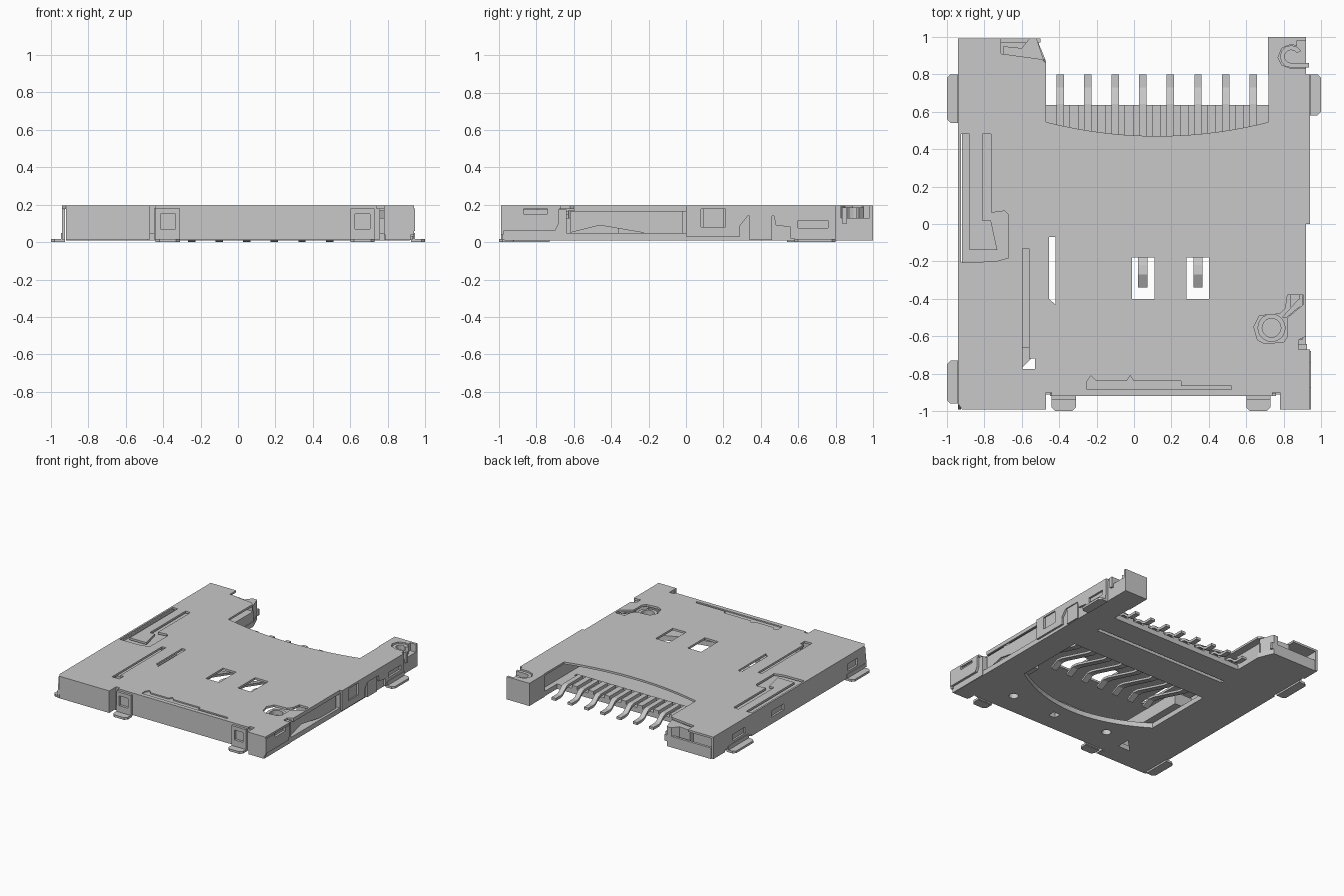
import bpy, bmesh, math

metal = bpy.data.materials.new("light_grey")
metal.diffuse_color = (0.58, 0.58, 0.58, 1)


def plate(name, outlines, w0, w1, axis="z"):
    """Extrude a 2D outline (first loop) with holes (other loops) along an axis."""
    cu = bpy.data.curves.new(name, "CURVE")
    cu.dimensions, cu.fill_mode = "2D", "BOTH"
    cu.extrude = (w1 - w0) / 2
    for loop in outlines:
        sp = cu.splines.new("POLY")
        sp.points.add(len(loop) - 1)
        for p, (u, v) in zip(sp.points, loop):
            p.co = (u, v, 0, 1)
        sp.use_cyclic_u = True
    tmp = bpy.data.objects.new(name + "_tmp", cu)
    bpy.context.collection.objects.link(tmp)
    dg = bpy.context.evaluated_depsgraph_get()
    me = bpy.data.meshes.new_from_object(tmp.evaluated_get(dg))
    bpy.data.objects.remove(tmp)
    bm = bmesh.new()
    bm.from_mesh(me)
    bmesh.ops.remove_doubles(bm, verts=bm.verts, dist=1e-5)
    for v in bm.verts:
        a, b, c = v.co.x, v.co.y, v.co.z + (w0 + w1) / 2
        v.co = {"z": (a, b, c), "x": (c, a, b), "y": (a, c, b)}[axis]
    bmesh.ops.recalc_face_normals(bm, faces=bm.faces)
    bm.to_mesh(me)
    bm.free()
    for p in me.polygons:
        p.use_smooth = False
    me.materials.clear()
    me.materials.append(metal)
    ob = bpy.data.objects.new(name, me)
    bpy.context.collection.objects.link(ob)
    return ob


def rect(x0, x1, y0, y1):
    return [(x0, y0), (x1, y0), (x1, y1), (x0, y1)]


def box(name, x0, x1, y0, y1, z0, z1):
    return plate(name, [rect(x0, x1, y0, y1)], z0, z1)


def ribbon(pts, t):
    return [(u, v + t / 2) for u, v in pts] + [(u, v - t / 2) for u, v in reversed(pts)]


def circle(cx, cy, r, n=20):
    return [(cx + r * math.cos(i * math.tau / n), cy + r * math.sin(i * math.tau / n)) for i in range(n)]


def sag(x0, x1, y, depth, n=20):
    """Shallow arc from x0 to x1 dipping by depth."""
    return [(x0 + (x1 - x0) * i / n, y - depth * (1 - (2 * i / n - 1) ** 2)) for i in range(n + 1)]


# shell top with curved rear edge, windows and spring slits
top = [(-0.94, -0.96), (-0.92, -0.99), (-0.47, -0.99), (-0.47, -0.9), (-0.44, -0.9), (-0.44, -0.92),
       (0.74, -0.92), (0.74, -0.9), (0.78, -0.9), (0.78, -0.99), (0.94, -0.99), (0.94, -0.67),
       (0.88, -0.67), (0.88, -0.62), (0.92, -0.6), (0.92, 0), (0.94, 0), (0.94, 0.8), (0.72, 0.8)]
top += sag(0.72, -0.47, 0.545, 0.075)
top += [(-0.47, 0.86), (-0.49, 0.88), (-0.71, 0.91), (-0.71, 0.99), (-0.94, 0.99)]
tongue_slit = [(-0.925, 0.48), (-0.88, 0.48), (-0.88, -0.14), (-0.73, -0.14), (-0.765, 0.02), (-0.81, 0.02),
               (-0.81, 0.48), (-0.765, 0.48), (-0.765, 0.06), (-0.69, 0.07), (-0.67, 0.05), (-0.67, -0.18),
               (-0.74, -0.2), (-0.925, -0.205)]
front_slit = [(-0.25, -0.885), (0.52, -0.885), (0.52, -0.865), (0.25, -0.865), (0.25, -0.84), (0, -0.84),
              (-0.02, -0.81), (-0.04, -0.84), (-0.2, -0.84), (-0.23, -0.81), (-0.25, -0.84)]
side_slit = [(-0.595, -0.775), (-0.53, -0.775), (-0.53, -0.72), (-0.56, -0.72), (-0.56, -0.13), (-0.595, -0.13)]
lever_hole = [(0.67, -0.49), (0.64, -0.55), (0.66, -0.62), (0.70, -0.64), (0.80, -0.63), (0.82, -0.6),
              (0.82, -0.5), (0.905, -0.43), (0.905, -0.38), (0.82, -0.38), (0.81, -0.45), (0.78, -0.48)]
plate("shell_top", [top, rect(-0.01, 0.11, -0.4, -0.18), rect(0.28, 0.4, -0.4, -0.18),
                    [(-0.42, -0.43), (-0.42, -0.07), (-0.455, -0.07), (-0.455, -0.4)],
                    tongue_slit, front_slit, side_slit, lever_hole], 0.178, 0.195)

# base plate with D-shaped opening and locating holes
base = [(-0.92, -0.97), (-0.48, -0.97), (-0.48, -0.91), (0.78, -0.91), (0.78, -0.97), (0.92, -0.97),
        (0.92, 0.99), (0.72, 0.99), (0.72, 0.635), (-0.47, 0.635), (-0.47, 0.87), (-0.52, 0.99), (-0.92, 0.99)]
plate("base_plate", [base, sag(-0.54, 0.7, -0.43, 0.2) + [(0.7, 0.15), (-0.54, 0.15)],
                     rect(-0.5, 0.7, 0.41, 0.44), circle(0.55, -0.73, 0.035), circle(-0.32, -0.7, 0.035),
                     rect(0.11, 0.17, -0.78, -0.72), [(-0.63, -0.8), (-0.52, -0.8), (-0.52, -0.69)]], 0.01, 0.05)

# inner body rails
box("left_rail", -0.92, -0.64, -0.96, 0.9, 0.05, 0.165)
box("left_rail_step", -0.64, -0.48, -0.66, -0.1, 0.05, 0.15)
box("front_left_body", -0.92, -0.48, -0.97, -0.82, 0.05, 0.178)
box("front_bar", -0.48, 0.76, -0.9, -0.79, 0.05, 0.185)
box("front_right_body", 0.785, 0.925, -0.985, -0.64, 0.012, 0.175)
box("right_rail_front", 0.62, 0.84, -0.66, -0.36, 0.05, 0.13)
box("right_rail_middle", 0.78, 0.86, -0.36, 0.0, 0.05, 0.178)
box("right_rail_back", 0.76, 0.92, 0.0, 0.8, 0.05, 0.178)

# rear left corner: low wall and wedge under the shell
box("rear_left_wall", -0.92, -0.5, 0.97, 0.99, 0.05, 0.1)
plate("rear_left_wedge", [[(-0.7, 0.9), (-0.48, 0.87), (-0.52, 0.99), (-0.56, 0.99), (-0.6, 0.94), (-0.7, 0.95)]], 0.05, 0.17)
box("rear_left_side", -0.53, -0.475, 0.62, 0.88, 0.05, 0.13)

# rear right block with a pocket holding the hooked spring end
plate("rear_right_block", [[(0.715, 0.8), (0.92, 0.8), (0.92, 0.83), (0.84, 0.83), (0.79, 0.85), (0.77, 0.89),
                            (0.79, 0.94), (0.84, 0.96), (0.87, 0.95), (0.87, 0.98), (0.92, 0.98), (0.92, 1.0),
                            (0.715, 1.0)]], 0.01, 0.195)
box("rear_right_floor", 0.76, 0.92, 0.81, 0.99, 0.012, 0.13)
hook = [(0.84 + r * math.cos(math.radians(a)), 0.895 + r * math.sin(math.radians(a)))
        for r, seq in ((0.06, range(30, 271, 30)), (0.035, range(270, 29, -30))) for a in seq]
plate("spring_hook", [hook], 0.1, 0.185)
box("spring_hook_tail", 0.84, 0.935, 0.835, 0.86, 0.1, 0.185)

# shell side walls
plate("left_wall", [[(-0.99, 0.015), (0.5, 0.015), (0.5, 0.03), (0.84, 0.03), (0.84, 0.015), (0.99, 0.015),
                     (0.99, 0.18), (-0.97, 0.18)],
                    rect(0.58, 0.74, 0.07, 0.12), rect(0.08, 0.24, 0.07, 0.12), rect(-0.87, -0.75, 0.07, 0.13)],
      -0.94, -0.924, "x")
plate("right_wall", [[(0, 0.03), (0.29, 0.03), (0.29, 0.09), (0.33, 0.14), (0.47, 0.14), (0.48, 0.09),
                      (0.56, 0.08), (0.56, 0.02), (0.8, 0.02), (0.8, 0.18), (0.21, 0.18), (0.21, 0.08),
                      (0.08, 0.08), (0.08, 0.18), (0, 0.18)], rect(0.6, 0.76, 0.075, 0.115)], 0.924, 0.94, "x")
box("right_wall_tab", 0.915, 0.93, 0.09, 0.2, 0.08, 0.178)
box("right_wall_latch", 0.915, 0.932, 0.34, 0.46, 0.012, 0.14)
plate("right_front_wall", [[(-0.99, 0.06), (-0.7, 0.06), (-0.68, 0.1), (-0.68, 0.18), (-0.74, 0.18),
                            (-0.74, 0.15), (-0.87, 0.15), (-0.87, 0.18), (-0.99, 0.18)]], 0.926, 0.945, "x")
box("right_top_lip", 0.905, 0.92, -0.6, 0.0, 0.165, 0.18)
plate("lock_arm", [[(-0.62, 0.05), (-0.46, 0.09), (-0.14, 0.035), (-0.02, 0.035), (-0.02, 0.165), (-0.62, 0.165)]],
      0.885, 0.9, "x")

# lever lying in the right-hand opening
plate("lever_loop", [circle(0.735, -0.555, 0.075), circle(0.735, -0.555, 0.05)], 0.13, 0.17)
plate("lever_strip", [[(0.79, -0.5), (0.815, -0.5), (0.9, -0.43), (0.9, -0.4), (0.88, -0.4)]], 0.13, 0.17)

# front walls
plate("front_left_wall", [rect(-0.92, -0.47, 0.015, 0.18)], -0.99, -0.972, "y")
box("front_left_return", -0.486, -0.47, -0.985, -0.9, 0.015, 0.18)
plate("front_wall", [rect(-0.45, 0.76, 0.015, 0.18)], -0.92, -0.904, "y")
plate("front_right_wall", [rect(0.78, 0.94, 0.04, 0.18)], -0.99, -0.975, "y")

# front clips with windows and solder feet
for side, x0 in (("left", -0.44), ("right", 0.6)):
    xc = x0 + 0.065
    plate(f"front_clip_{side}", [rect(x0, x0 + 0.13, 0.005, 0.18), rect(xc - 0.04, xc + 0.04, 0.07, 0.15)],
          -0.94, -0.92, "y")
    plate(f"front_foot_{side}", [[(x0, -0.925), (x0, -0.98), (x0 + 0.02, -1.0), (x0 + 0.11, -1.0),
                                  (x0 + 0.13, -0.98), (x0 + 0.13, -0.925)]], 0, 0.018)

# side solder feet
for name, s, y0, y1 in (("rear_left", -1, 0.54, 0.8), ("front_left", -1, -0.96, -0.73), ("rear_right", 1, 0.58, 0.8)):
    plate(f"side_foot_{name}", [[(s * 0.925, y0), (s * 0.98, y0), (s, y0 + 0.02), (s, y1 - 0.02),
                                 (s * 0.98, y1), (s * 0.925, y1)]], 0, 0.018)
    box(f"side_foot_riser_{name}", min(s * 0.925, s * 0.945), max(s * 0.925, s * 0.945), y0, y1, 0.0, 0.05)

# eight contacts: rear solder tails, sprung tips, and ribs between them
tail = [(0.45, 0.065), (0.64, 0.065), (0.665, 0.055), (0.705, 0.02), (0.73, 0.011), (0.8, 0.011)]
tip = [(0.17, 0.03), (0.08, 0.04), (-0.22, 0.125), (-0.27, 0.13), (-0.34, 0.095)]
for i in range(8):
    x = -0.394 + i * 0.1472
    plate(f"contact_tail_{i+1}", [ribbon(tail, 0.02)], x - 0.02, x + 0.02, "x")
    plate(f"contact_tip_{i+1}", [ribbon(tip, 0.018)], x - 0.025, x + 0.025, "x")
    if i < 7:
        box(f"contact_rib_{i+1}", x + 0.05, x + 0.097, 0.45, 0.635, 0.05, 0.075)
